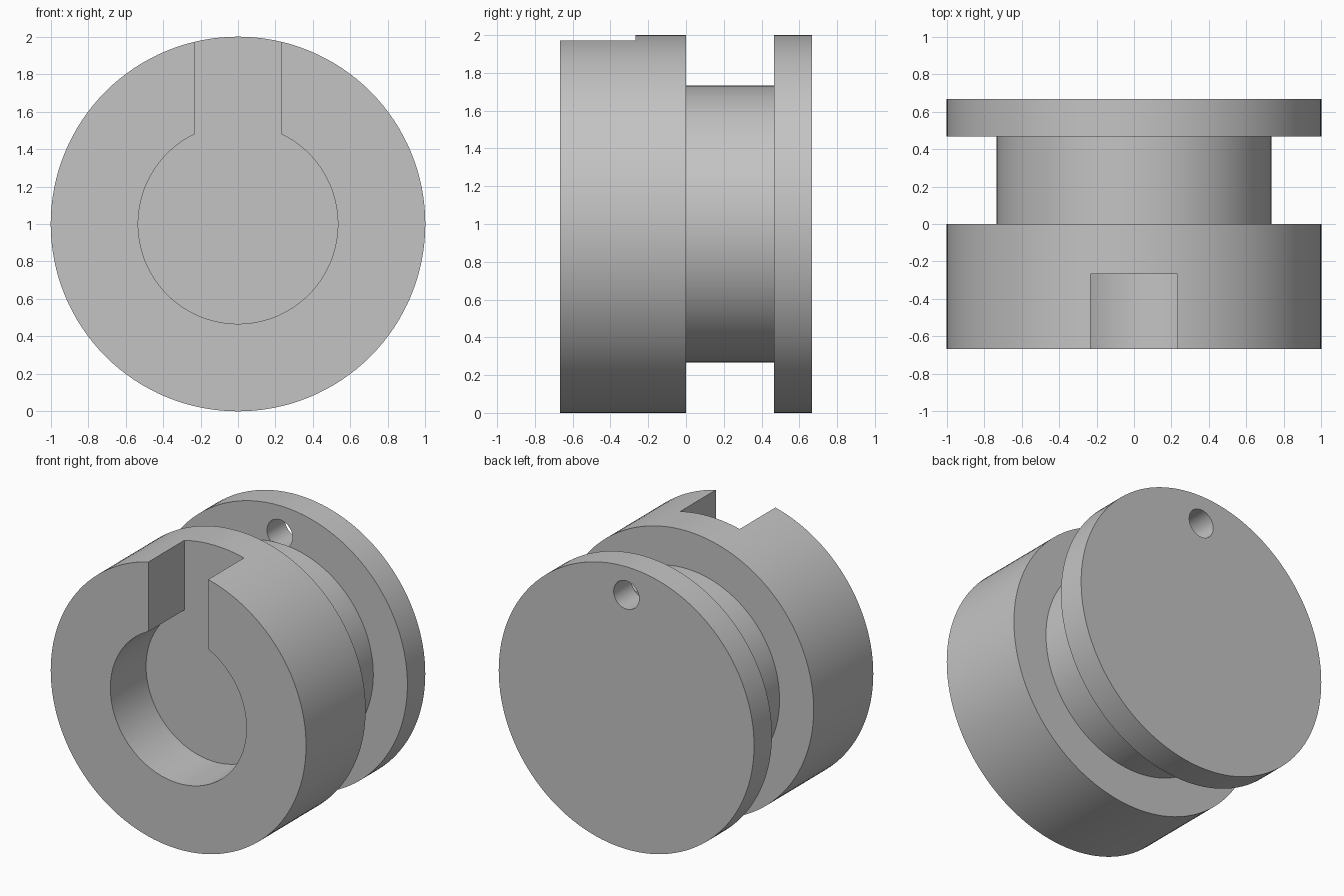
import bpy, bmesh, math

cube = bpy.data.objects.get("Cube")
if cube:
    bpy.data.objects.remove(cube, do_unlink=True)

SEGMENTS = 128
AXIS_Z = 1.0

steel = bpy.data.materials.new("plain grey")
steel.use_nodes = True
grey = (0.55, 0.55, 0.55, 1)
steel.diffuse_color = grey
steel.node_tree.nodes["Principled BSDF"].inputs["Base Color"].default_value = grey


def circle(radius, z=AXIS_Z, start=0.0, sweep=2 * math.pi, closed=True, count=SEGMENTS):
    """Outline points (x, z) of a circle or arc."""
    steps = count if closed else count - 1
    return [(radius * math.cos(start + sweep * i / steps),
             z + radius * math.sin(start + sweep * i / steps)) for i in range(count)]


def add_object(name, bm):
    bmesh.ops.recalc_face_normals(bm, faces=bm.faces)
    mesh = bpy.data.meshes.new(name)
    bm.to_mesh(mesh)
    bm.free()
    mesh.materials.append(steel)
    obj = bpy.data.objects.new(name, mesh)
    bpy.context.collection.objects.link(obj)
    return obj


def prism(name, outline, y0, y1):
    """Extrude an outline along the axis."""
    bm = bmesh.new()
    face = bm.faces.new([bm.verts.new((x, y0, z)) for x, z in outline])
    new = bmesh.ops.extrude_face_region(bm, geom=[face])["geom"]
    bmesh.ops.translate(bm, vec=(0, y1 - y0, 0),
                        verts=[v for v in new if isinstance(v, bmesh.types.BMVert)])
    # the source cap is kept so the solid stays closed
    if not face.is_valid or any(e.is_boundary for e in bm.edges):
        bmesh.ops.holes_fill(bm, edges=[e for e in bm.edges if e.is_boundary])
    return add_object(name, bm)


def lathe(name, profile):
    """Turn a (y, radius) profile about the main axis."""
    bm = bmesh.new()
    rings = [[bm.verts.new((x, y, z)) for x, z in circle(r)] for y, r in profile]
    for a, b in zip(rings, rings[1:]):
        for i in range(SEGMENTS):
            j = (i + 1) % SEGMENTS
            bm.faces.new((a[i], a[j], b[j], b[i]))
    bm.faces.new(rings[0])
    bm.faces.new(rings[-1])
    return add_object(name, bm)


def select_only(obj):
    bpy.ops.object.select_all(action="DESELECT")
    obj.select_set(True)
    bpy.context.view_layer.objects.active = obj


def cut(obj, cutter):
    cutter.hide_render = True
    mod = obj.modifiers.new("cut", "BOOLEAN")
    mod.operation = "DIFFERENCE"
    mod.solver = "EXACT"
    mod.object = cutter
    select_only(obj)
    bpy.ops.object.modifier_apply(modifier=mod.name)
    bpy.data.objects.remove(cutter, do_unlink=True)


# Wide drum with the narrower neck behind it
drum = lathe("drum_and_neck", [(-0.667, 1.0), (0, 1.0), (0, 0.733), (0.467, 0.733)])

# Blind keyhole pocket: round bore opening into a slot at the top
bore, half_slot = 0.533, 0.233
edge_angle = math.acos(half_slot / bore)
keyhole = circle(bore, start=math.pi - edge_angle,
                 sweep=math.pi + 2 * edge_angle, closed=False)
keyhole += [(half_slot, 2.2), (-half_slot, 2.2)]
cut(drum, prism("keyhole_cutter", keyhole, -0.8, -0.267))

# Rear flange with a small hole near its top
flange = prism("rear_flange", circle(1.0), 0.467, 0.667)
cut(flange, prism("hole_cutter", circle(0.1, z=1.8, count=48), 0.4, 0.8))

for part in (drum, flange):
    select_only(part)
    bpy.ops.object.shade_smooth_by_angle(angle=math.radians(30))
